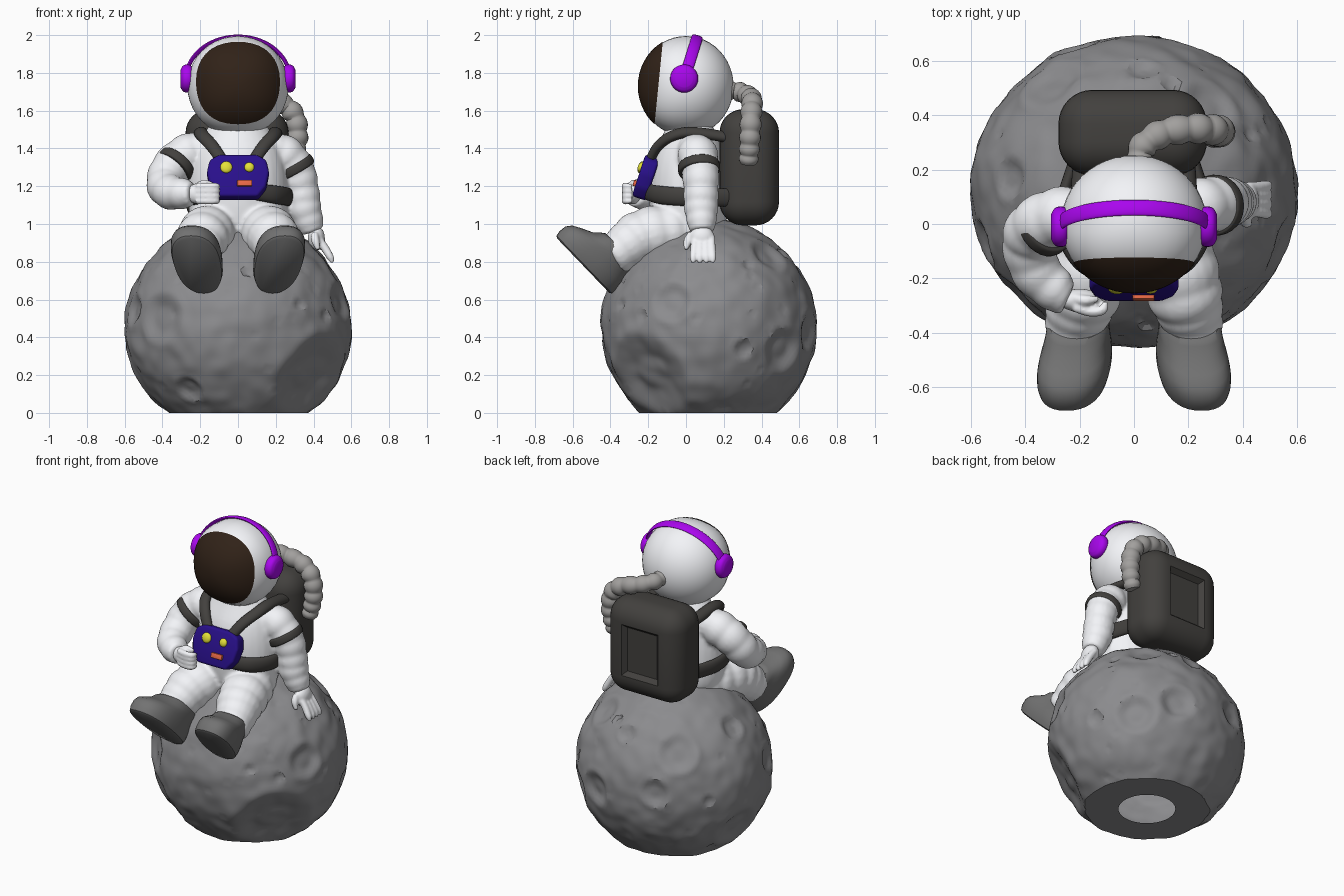
import bpy, bmesh, math, random
from mathutils import Vector, Matrix, noise

if "Cube" in bpy.data.objects:
    bpy.data.objects.remove(bpy.data.objects["Cube"])

random.seed(4)


def mat(name, r, g, b):
    m = bpy.data.materials.new(name)
    m.diffuse_color = (r, g, b, 1)
    m.use_nodes = True
    m.node_tree.nodes["Principled BSDF"].inputs["Base Color"].default_value = m.diffuse_color
    return m


WHITE = mat("white", .9, .91, .94)
DARK = mat("dark", .055, .052, .048)
ROCK = mat("rock", .26, .26, .27)
BOOT = mat("boot", .17, .17, .17)
HOSE = mat("hose", .36, .35, .34)
VISOR = mat("visor", .03, .016, .009)
PURPLE = mat("purple", .4, .002, .85)
NAVY = mat("navy", .022, .005, .26)
YELLOW = mat("yellow", .78, .75, .04)
ORANGE = mat("orange", .8, .14, .06)


def finish(name, bm, material, angle=40, voxel=0, recalc=True):
    if recalc:
        bmesh.ops.recalc_face_normals(bm, faces=bm.faces[:])
    me = bpy.data.meshes.new(name)
    bm.to_mesh(me)
    bm.free()
    me.materials.append(material)
    ob = bpy.data.objects.new(name, me)
    bpy.context.collection.objects.link(ob)
    if voxel:  # blend overlapping volumes into one soft skin
        r = ob.modifiers.new("blend", 'REMESH')
        r.mode, r.voxel_size, r.use_smooth_shade = 'VOXEL', voxel, True
        s = ob.modifiers.new("soften", 'SMOOTH')
        s.factor, s.iterations = .5, 4
    else:
        bpy.ops.object.select_all(action='DESELECT')
        bpy.context.view_layer.objects.active = ob
        ob.select_set(True)
        bpy.ops.object.shade_smooth_by_angle(angle=math.radians(angle))
    return ob


def ball(bm, c, size, m=Matrix()):
    M = m @ Matrix.Translation(c) @ Matrix.Diagonal((*size, 1)) @ Matrix.Rotation(math.pi / 2, 4, 'X')
    bmesh.ops.create_uvsphere(bm, u_segments=40, v_segments=24, radius=1, matrix=M)


def loft(bm, rings):
    vs = [[bm.verts.new(p) for p in ring] for ring in rings]
    n = len(vs[0])
    for a, b in zip(vs, vs[1:]):
        for i in range(n):
            bm.faces.new((a[i], a[(i + 1) % n], b[(i + 1) % n], b[i]))
    bm.faces.new(vs[0][::-1])
    bm.faces.new(vs[-1])


def tube(bm, pts, ref=(0.3, 1, 0.2), flat=1, steps=8, sides=20, wave=0, count=0):
    """Sweep along (x, y, z, radius) points; flat stretches the section along ref."""
    P = [Vector(p) for p in pts]
    P = [2 * P[0] - P[1]] + P + [2 * P[-1] - P[-2]]
    S = []
    for i in range(1, len(P) - 2):
        a, b, c, d = P[i - 1:i + 3]
        for k in range(steps + (i == len(P) - 3)):
            t = k / steps
            S.append(.5 * (2 * b + (c - a) * t + (2 * a - 5 * b + 4 * c - d) * t * t
                           + (3 * b - a - 3 * c + d) * t ** 3))
    rings, ref = [], Vector(ref)
    for i, s in enumerate(S):
        t = (S[min(i + 1, len(S) - 1)] - S[max(i - 1, 0)]).xyz.normalized()
        ref = (ref - t * ref.dot(t)).normalized()
        side = t.cross(ref)
        r = s.w * (1 - wave + 2 * wave * abs(math.sin(math.pi * count * i / (len(S) - 1))))
        rings.append([s.xyz + r * (flat * math.cos(w) * ref + math.sin(w) * side)
                      for w in (2 * math.pi * j / sides for j in range(sides))])
    loft(bm, rings)


# Cratered moon: large placed craters and many tiny random ones
C, R = Vector((0, .12, .45)), Vector((.6, .57, .575))
big = [(-.38, -.4, .05, .14), (.42, -.35, -.28, .24), (.53, -.2, .14, .11), (.42, .42, -.12, .12),
       (.57, .2, -.12, .055), (.28, .33, .4, .11), (-.3, .42, .3, .12), (.03, .45, .35, .06),
       (-.2, .5, .05, .09), (.2, .55, -.02, .11), (-.52, .1, -.25, .15), (-.45, .05, .38, .08),
       (-.55, -.2, .1, .09), (-.25, -.4, -.33, .08), (.3, -.45, .12, .035), (.05, -.5, .3, .03)]
craters = [(Vector(c[:3]).normalized(), c[3] / .58, .008 + c[3] * .17) for c in big]
for _ in range(80):
    r = random.choice((.014, .014, .018, .022, .034))
    craters.append((Vector([random.gauss(0, 1) for _ in range(3)]).normalized(), r / .58, r * .4))
bm = bmesh.new()
bmesh.ops.create_icosphere(bm, subdivisions=6, radius=1)
for v in bm.verts:
    d = v.co.normalized()
    h = .012 * noise.noise(d * 3) + .008 * noise.noise(d * 7)
    for c, r, depth in craters:
        k = d.dot(c)
        if k > .8:
            t = math.acos(min(k, 1)) / r
            if t < 1.5:
                e = min(max((1.05 - t) * 1.6, 0), 1)
                h += .12 * depth * math.exp(-((t - 1.08) / .16) ** 2) - depth * e * e * (3 - 2 * e)
    v.co = C + Vector(d[i] * (R[i] + h) for i in range(3))
# flat underside with a round opening
bmesh.ops.bisect_plane(bm, geom=bm.verts[:] + bm.edges[:] + bm.faces[:], plane_co=(0, 0, 0),
                       plane_no=(0, 0, -1), clear_outer=True)
rim = [e for e in bm.edges if e.is_boundary]
for v in bmesh.ops.extrude_edge_only(bm, edges=rim)["geom"]:
    if isinstance(v, bmesh.types.BMVert):
        o = Vector((v.co.x, v.co.y - C.y, 0)).normalized() * .17
        v.co = (o.x, o.y + C.y, 0)
finish("moon", bm, ROCK, 30)

# Suit: torso, legs and arms blended together
bm = bmesh.new()
tube(bm, [(0, .03, .9, .15), (0, .02, 1, .195), (0, .01, 1.13, .205), (0, .01, 1.27, .2),
          (0, .02, 1.4, .175), (0, .02, 1.5, .13), (0, .02, 1.55, .1)], (1, 0, 0), 1.28, sides=32)
for s in (1, -1):
    tube(bm, [(s * .11, .06, .97, .12), (s * .14, -.08, .96, .145), (s * .18, -.23, .935, .142),
              (s * .205, -.32, .88, .122), (s * .22, -.4, .82, .105)], wave=.035, count=6)
arm_r = [(.15, .04, 1.385, .09), (.235, .06, 1.37, .105), (.305, .075, 1.29, .1), (.335, .08, 1.19, .092),
         (.35, .08, 1.09, .09), (.38, .083, 1.0, .075), (.395, .085, .96, .06)]
arm_l = [(-.15, .03, 1.39, .09), (-.25, .03, 1.375, .108), (-.345, .0, 1.31, .105), (-.385, -.06, 1.22, .1),
         (-.36, -.17, 1.17, .092), (-.28, -.25, 1.16, .078), (-.24, -.27, 1.16, .06)]
for arm in (arm_r, arm_l):
    tube(bm, arm, wave=.035, count=8)
finish("suit", bm, WHITE, voxel=.012)

# Gloves: one resting on the moon, one at the chest
bm = bmesh.new()
ball(bm, (.415, .085, .925), (.045, .066, .065))
for k in range(4):
    y = .045 + .03 * k
    tube(bm, [(.42, y, .93, .02), (.455, y, .88, .022), (.488, y + .004 * (k - 1.5), .825, .02),
              (.5, y + .005 * (k - 1.5), .795, .01)], sides=10, steps=4)
tube(bm, [(.405, .03, .95, .02), (.41, .008, .91, .022), (.425, .0, .865, .012)], sides=10)
ball(bm, (-.2, -.28, 1.16), (.08, .042, .056))
for k in range(4):
    z = 1.122 + .026 * k
    tube(bm, [(-.22, -.305, z, .018), (-.16, -.322, z, .019), (-.115, -.315, z, .018),
              (-.105, -.285, z, .01)], sides=10, steps=4)
tube(bm, [(-.23, -.27, 1.19, .018), (-.18, -.28, 1.215, .02), (-.13, -.275, 1.21, .01)], sides=10)
finish("gloves", bm, WHITE, voxel=.007)

# Boots: stacked rings above a tilted sole
u, n = Vector((0, -.69, .72)), Vector((0, .72, .69))
for s, label in ((1, "boot_right"), (-1, "boot_left")):
    bm = bmesh.new()
    rings = []
    for h, uc, hl, hw in [(0, 0, .2, .112), (.008, 0, .212, .124), (.035, 0, .218, .13), (.075, 0, .215, .13),
                          (.105, -.006, .2, .126), (.13, -.025, .176, .12), (.16, -.055, .145, .114),
                          (.19, -.07, .13, .112), (.205, -.074, .115, .1)]:
        ring = []
        for j in range(40):
            w = 2 * math.pi * j / 40
            c, q = math.cos(w), math.sin(w)
            a = uc + hl * math.copysign(abs(c) ** .85, c)
            b = hw * math.copysign(abs(q) ** .85, q) * (1 + .08 * c)
            ring.append(Vector((s * (.215 + .16 * a) + b, -.545, .78)) + u * a + n * h)
        rings.append(ring)
    loft(bm, rings)
    finish(label, bm, BOOT)

# Helmet and visor, slightly squared off around the face
H, HS = Vector((0, 0, 1.73)), Vector((.268, .252, .265))


def head_shell(scale):
    bm = bmesh.new()
    ball(bm, H, HS * scale)
    for v in bm.verts:
        p = v.co - H
        k = 1 + .05 * math.sin(2 * math.atan2(p.z, p.x)) ** 2 * min(max(-p.y / .15, 0), 1)
        v.co = H + Vector((p.x * k, p.y, p.z * k))
    return bm


finish("helmet", head_shell(1), WHITE)
bm = head_shell(1.012)
bmesh.ops.bisect_plane(bm, geom=bm.verts[:] + bm.edges[:] + bm.faces[:], plane_co=(0, -.145, 1.745),
                       plane_no=(0, -1, .1), clear_inner=True)
finish("visor", bm, VISOR, recalc=False)

# Headphones
bm = bmesh.new()
band = []
for k in range(13):
    w = math.pi * k / 12
    f = math.sin(w)
    band.append((.276 * math.cos(w), -.01 + .07 * f, 1.765 + .225 * f, .01))
tube(bm, band, (0, 1, -.3), 3, steps=4)
for s in (1, -1):
    tube(bm, [(s * x, -.01, 1.77, r) for x, r in
              ((.24, .06), (.255, .072), (.275, .074), (.293, .066), (.305, .045))], (0, 1, 0), steps=4, sides=28)
finish("headphones", bm, PURPLE)

# Backpack with a recessed back panel
bm = bmesh.new()
bmesh.ops.create_cube(bm, size=1, matrix=Matrix.Translation((-.005, .335, 1.3)) @ Matrix.Diagonal((.545, .315, .615, 1)))
bmesh.ops.bevel(bm, geom=bm.edges[:], offset=.125, segments=8, profile=.5, affect='EDGES')
back = max(bm.faces, key=lambda f: f.calc_center_median().y)
bmesh.ops.inset_region(bm, faces=[back], thickness=.02)
bmesh.ops.inset_region(bm, faces=[back], thickness=.035, depth=-.03)
finish("backpack", bm, DARK, 50)

# Harness straps, belt and arm bands
bm = bmesh.new()
for s in (1, -1):
    tube(bm, [(s * .08, -.195, 1.33, .024), (s * .135, -.15, 1.41, .026), (s * .185, -.075, 1.465, .027),
              (s * .2, .03, 1.485, .028), (s * .19, .22, 1.46, .028)], (1, 0, 0), 1.3)
    tube(bm, [(s * .1, -.205, 1.17, .022), (s * .2, -.145, 1.155, .024), (s * .26, -.04, 1.145, .024),
              (s * .262, .08, 1.14, .024), (s * .22, .22, 1.14, .024)], (0, 0, 1), 2)
for a, b in ((arm_r[1], arm_r[3]), (arm_l[1], arm_l[3])):
    a, b = Vector(a), Vector(b)
    mid, d = a.lerp(b, .45).xyz, (b - a).xyz.normalized()
    mid += Vector((math.copysign(.018, mid.x), 0, .008))
    tube(bm, [(*(mid + d * k), r) for k, r in ((-.024, .09), (-.02, .11), (.02, .11), (.024, .09))], steps=4, sides=28)
finish("harness", bm, DARK)

# Air hose with ribbed segments
bm = bmesh.new()
tube(bm, [(.02, .2, 1.71, .046), (.03, .28, 1.7, .048), (.11, .335, 1.675, .05), (.22, .35, 1.645, .052),
          (.295, .345, 1.58, .053), (.315, .34, 1.48, .053), (.305, .335, 1.39, .05), (.285, .33, 1.32, .046)],
     steps=14, wave=.1, count=10)
finish("air_hose", bm, HOSE, 45)

# Chest control box and its buttons
T = Matrix.Translation((0, -.213, 1.245)) @ Matrix.Rotation(math.radians(-18), 4, 'X')
bm = bmesh.new()
half = [(.1, .118), (.15, .09), (.165, .02), (.148, -.06), (.105, -.115)]
outline = half + [(-x, z) for x, z in half[::-1]]
loft(bm, [[T @ Vector((x, y, z)) for x, z in outline] for y in (-.04, .04)])
bmesh.ops.bevel(bm, geom=bm.edges[:], offset=.016, segments=3, profile=.5, affect='EDGES')
finish("control_box", bm, NAVY)
for x, r, label in ((-.062, .032, "button_large"), (.06, .026, "button_small")):
    bm = bmesh.new()
    ball(bm, (x, -.042, .045), (r, .016, r), T)
    finish(label, bm, YELLOW)
bm = bmesh.new()
bmesh.ops.create_cube(bm, size=1, matrix=T @ Matrix.Translation((.035, -.042, -.045)) @ Matrix.Diagonal((.08, .025, .032, 1)))
bmesh.ops.bevel(bm, geom=bm.edges[:], offset=.004, segments=2, profile=.5, affect='EDGES')
finish("switch", bm, ORANGE)
